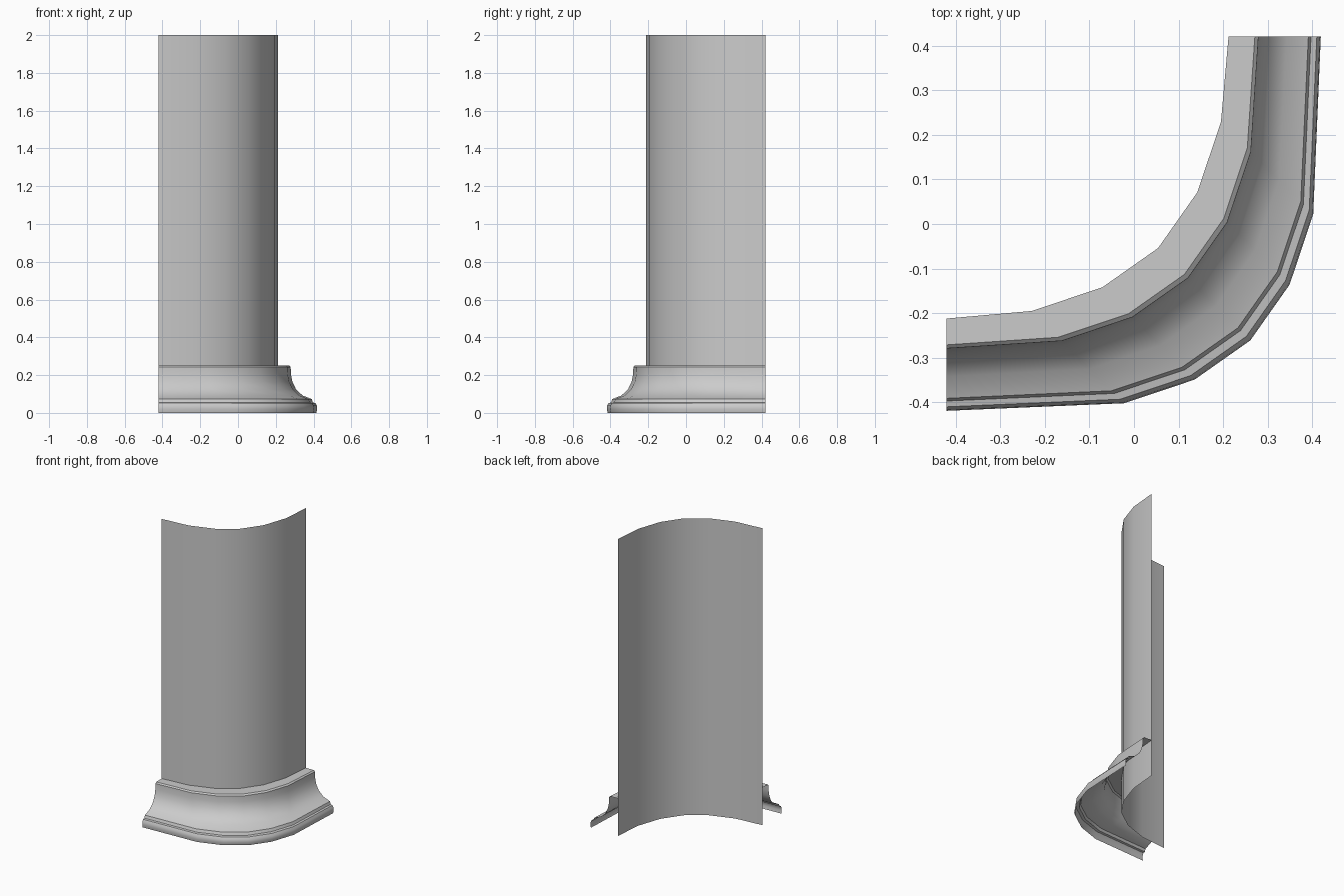
import bpy
import bmesh
import math

cube = bpy.data.objects.get("Cube")
if cube:
    bpy.data.objects.remove(cube)

stone = bpy.data.materials.new("light grey stone")
stone.use_nodes = True
GREY = (0.6, 0.6, 0.6, 1)
stone.diffuse_color = GREY
stone.node_tree.nodes["Principled BSDF"].inputs["Base Color"].default_value = GREY

# Plan of the curved wall: half of it, mirrored across the diagonal
half = [(-0.42, -0.212), (-0.229, -0.195), (-0.071, -0.142)]
path = half + [(0.054, -0.054)] + [(-y, -x) for x, y in reversed(half)]


def shifted(d):
    """Push the plan outward along the diagonal, keeping the cut ends flush."""
    pts = [(x + d, y - d) for x, y in path]
    pts[0] = (path[0][0], path[0][1] - d)
    pts[-1] = (path[-1][0] + d, path[-1][1])
    return pts


def sweep(name, profile, angle):
    """Skin the rows made by each (offset, height) pair, listed top to bottom."""
    bm = bmesh.new()
    rows = [[bm.verts.new((x, y, z)) for x, y in shifted(d)] for d, z in profile]
    for upper, lower in zip(rows, rows[1:]):
        for i in range(len(path) - 1):
            bm.faces.new((upper[i], lower[i], lower[i + 1], upper[i + 1]))
    mesh = bpy.data.meshes.new(name)
    bm.to_mesh(mesh)
    bm.free()
    mesh.materials.append(stone)
    obj = bpy.data.objects.new(name, mesh)
    bpy.context.collection.objects.link(obj)
    bpy.ops.object.select_all(action="DESELECT")
    obj.select_set(True)
    bpy.context.view_layer.objects.active = obj
    bpy.ops.object.shade_smooth_by_angle(angle=math.radians(angle))
    return obj


# Tall curved wall
sweep("curved_wall", [(0, 2), (0, 0)], 40)

# Base moulding: flat ledge, small bevel, hollow cove, step and rounded foot
ledge = [(0, 0.251), (0.059, 0.251), (0.067, 0.243)]
cove = [(0.068, 0.205), (0.076, 0.165), (0.095, 0.125), (0.13, 0.092), (0.179, 0.073)]
foot = [(0.185, 0.055), (0.198, 0.052), (0.205, 0.038), (0.207, 0.02), (0.203, 0)]
sweep("base_moulding", ledge + cove + foot, 32)
